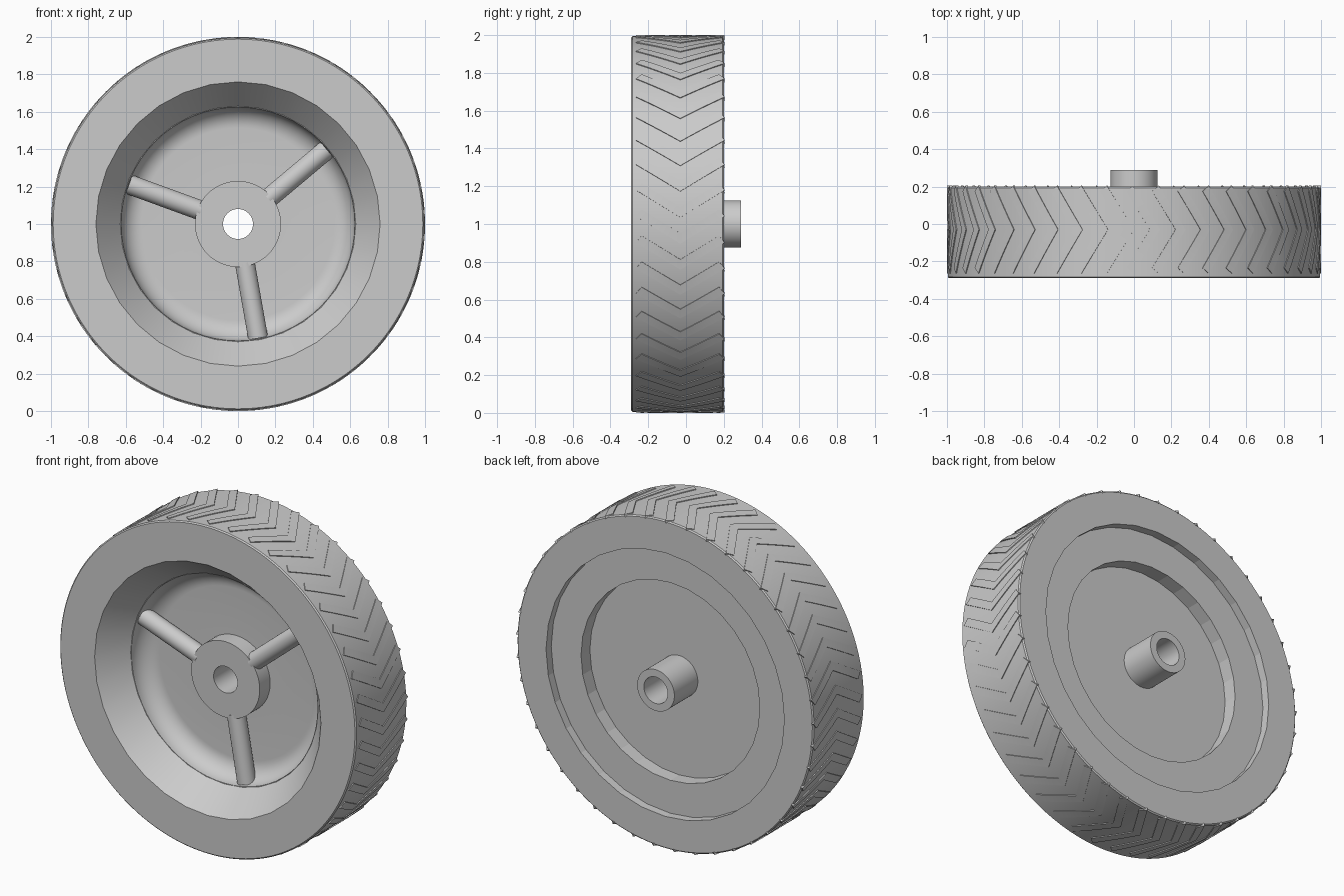
import bpy, bmesh, math

if "Cube" in bpy.data.objects:
    bpy.data.objects.remove(bpy.data.objects["Cube"])

# Single flat grey
grey = bpy.data.materials.new("light_grey")
grey.use_nodes = True
grey.diffuse_color = (0.6, 0.6, 0.6, 1)
grey.node_tree.nodes["Principled BSDF"].inputs["Base Color"].default_value = (0.6, 0.6, 0.6, 1)


def on_wheel(r, t, y):
    """Point at radius r, angle t clockwise from the top, depth y."""
    return (r * math.sin(t), y, 1 + r * math.cos(t))


def lathe(bm, profile, segments, closed=False):
    """Spin (radius, y) points about the axle; returns the vertex rings."""
    rings = [[bm.verts.new(on_wheel(r, math.tau * i / segments, y)) for i in range(segments)]
             for r, y in profile]
    pairs = list(zip(rings, rings[1:]))
    if closed:
        pairs.append((rings[-1], rings[0]))
    for a, b in pairs:
        for i in range(segments):
            j = (i + 1) % segments
            bm.faces.new((a[i], a[j], b[j], b[i]))
    return rings


def finish(bm, name, angle):
    bmesh.ops.recalc_face_normals(bm, faces=bm.faces)
    mesh = bpy.data.meshes.new(name)
    bm.to_mesh(mesh)
    bm.free()
    mesh.materials.append(grey)
    obj = bpy.data.objects.new(name, mesh)
    bpy.context.collection.objects.link(obj)
    bpy.ops.object.select_all(action='DESELECT')
    obj.select_set(True)
    bpy.context.view_layer.objects.active = obj
    bpy.ops.object.shade_smooth_by_angle(angle=math.radians(angle))
    return obj


def ring_edges(bm, ring):
    return [bm.edges.get((ring[i - 1], ring[i])) for i in range(len(ring))]


# Tyre: fine outer band, coarse faceted opening and stepped back, flat side walls
bm = bmesh.new()
outer = lathe(bm, [(0.988, -0.29), (0.995, -0.283), (0.995, 0.193), (0.988, 0.2)], 192)
inner = lathe(bm, [(0.76, -0.29), (0.63, -0.13), (0.66, -0.10), (0.66, 0.065),
                   (0.60, 0.065), (0.60, 0.15), (0.80, 0.15), (0.80, 0.2)], 32)
for k in (0, -1):
    bmesh.ops.triangle_fill(bm, use_beauty=True,
                            edges=ring_edges(bm, outer[k]) + ring_edges(bm, inner[k]))
finish(bm, "tyre", 10)

# Wheel disc: lip, rounded bowl, front hub, bore, rear axle tube and back floor
bowl = [(0.515 + 0.11 * math.cos(a), -0.13 + 0.11 * math.sin(a))
        for a in (math.pi / 2 * i / 10 for i in range(11))]
bm = bmesh.new()
lathe(bm, [(0.64, -0.13)] + bowl + [(0.23, -0.02), (0.23, -0.12), (0.08, -0.12), (0.08, 0.29),
                                    (0.125, 0.29), (0.125, 0.065), (0.62, 0.065)], 64, closed=True)
finish(bm, "wheel_disc", 30)

# Three round spokes from the hub to the bowl wall
for n in range(3):
    t = math.radians(50 + 120 * n)
    bpy.ops.mesh.primitive_cylinder_add(vertices=32, radius=0.053, depth=0.41,
                                        location=on_wheel(0.415, t, -0.07), rotation=(0, t, 0))
    spoke = bpy.context.object
    spoke.name = f"spoke_{n + 1}"
    spoke.data.materials.append(grey)
    bpy.ops.object.shade_smooth_by_angle(angle=math.radians(30))

# Tread: thin raised chevron bars wrapped around the tyre
COUNT, MID, SLOPE, WIDTH = 45, -0.03, 0.62, 0.055
bm = bmesh.new()
for n in range(COUNT):
    t0 = math.tau * n / COUNT
    sections = []
    for k in range(-4, 5):
        lead, trail = 0.235 * k / 4, 0.205 * k / 4
        s_lead, s_trail = -SLOPE * abs(lead), -SLOPE * abs(trail) - WIDTH
        corners = [(0.985, s_lead, lead), (1.0, s_lead, lead),
                   (1.0, s_trail, trail), (0.985, s_trail, trail)]
        sections.append([bm.verts.new(on_wheel(r, t0 + s, MID + y)) for r, s, y in corners])
    for a, b in zip(sections, sections[1:]):
        for i in range(4):
            j = (i + 1) % 4
            bm.faces.new((a[i], a[j], b[j], b[i]))
    bm.faces.new(sections[0])
    bm.faces.new(sections[-1])
finish(bm, "tread_chevrons", 30)
